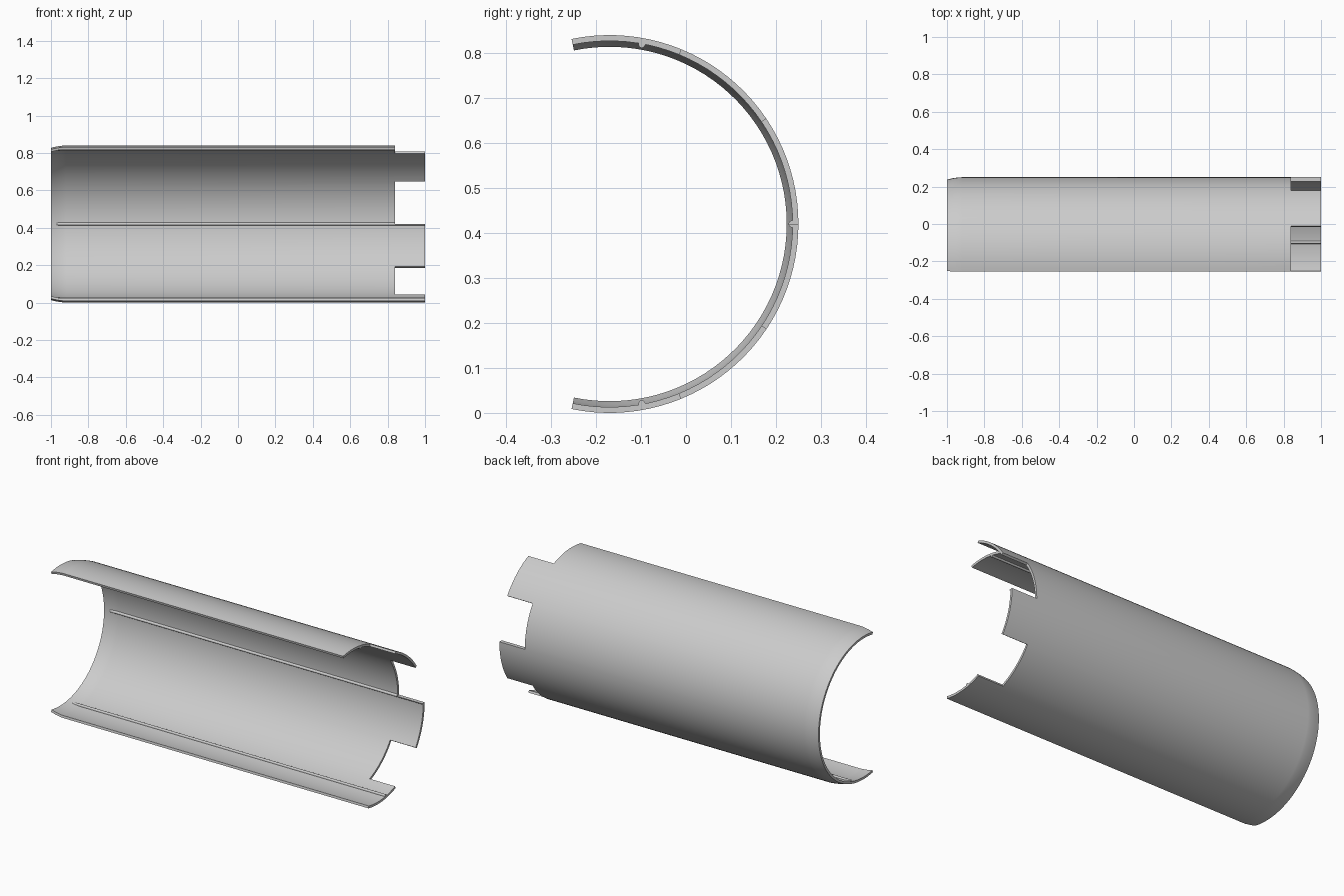
import bpy, bmesh
from math import radians, sin, cos, pi

cube = bpy.data.objects.get("Cube")
if cube:
    bpy.data.objects.remove(cube, do_unlink=True)

AXIS_Y, AXIS_Z = -0.17, 0.42      # tube axis
WALL = 0.013
SPAN = radians(101.6)             # half of the open arc
STEPS = 10                        # segments per tab or gap
SECTORS = 6
SHOULDER = 0.84                   # where the tabs begin

grey = bpy.data.materials.new("light grey")
grey.use_nodes = True
grey.diffuse_color = (0.6, 0.6, 0.6, 1)
grey.node_tree.nodes["Principled BSDF"].inputs["Base Color"].default_value = (0.6, 0.6, 0.6, 1)


def point(x, radius, angle):
    return (x, AXIS_Y + radius * cos(angle), AXIS_Z + radius * sin(angle))


def finish(name, bm):
    bmesh.ops.recalc_face_normals(bm, faces=bm.faces)
    mesh = bpy.data.meshes.new(name)
    bm.to_mesh(mesh)
    bm.free()
    mesh.materials.append(grey)
    obj = bpy.data.objects.new(name, mesh)
    bpy.context.collection.objects.link(obj)
    bpy.ops.object.select_all(action='DESELECT')
    obj.select_set(True)
    bpy.context.view_layer.objects.active = obj
    bpy.ops.object.shade_smooth_by_angle(angle=radians(30))
    return obj


# Shell: double-walled arc with a tapered lip and alternating end tabs
profile = [(-1, 0.407), (-0.97, 0.4145), (-0.935, 0.4195), (-0.92, 0.42),
           (SHOULDER, 0.42), (1, 0.42)]
columns, rows = len(profile) - 1, SECTORS * STEPS
bm = bmesh.new()
layers = []
for inset in (0, WALL):
    layers.append([[bm.verts.new(point(x, r - inset, -SPAN + 2 * SPAN * j / rows))
                    for j in range(rows + 1)] for x, r in profile])
outer, inner = layers


def solid(i, j):
    if not (0 <= i < columns and 0 <= j < rows):
        return False
    return i < columns - 1 or (j // STEPS) % 2 == 0


for i in range(columns):
    for j in range(rows):
        if not solid(i, j):
            continue
        corners = [(i, j), (i + 1, j), (i + 1, j + 1), (i, j + 1)]
        neighbours = [(i, j - 1), (i + 1, j), (i, j + 1), (i - 1, j)]
        for layer in layers:
            bm.faces.new([layer[a][b] for a, b in corners])
        for k, side in enumerate(neighbours):
            if not solid(*side):
                (a, b), (c, d) = corners[k], corners[(k + 1) % 4]
                bm.faces.new((outer[a][b], outer[c][d], inner[c][d], inner[a][b]))
bmesh.ops.delete(bm, geom=[v for v in bm.verts if not v.link_faces], context='VERTS')
finish("half_tube_shell", bm)


# Ribs: rounded strips along the inside wall
def rib(name, centre, end, start_turn=0, end_turn=pi):
    root, half_width, height = 0.409, 0.008, 0.009
    turns = [start_turn + (end_turn - start_turn) * k / 8 for k in range(9)]
    section = [(centre + half_width * cos(t) / root, root - 0.002 - height * sin(t)) for t in turns]
    section += [(centre + half_width * cos(t) / root, root) for t in (end_turn, start_turn)]
    bm = bmesh.new()
    ends = [[bm.verts.new(point(x, r, a)) for a, r in section] for x in (-0.97, end)]
    count = len(section)
    for k in range(count):
        n = (k + 1) % count
        bm.faces.new((ends[0][k], ends[0][n], ends[1][n], ends[1][k]))
    for loop in ends:
        bm.faces.new(loop)
    finish(name, bm)


rib("upper_rib", radians(79.8), SHOULDER)
rib("lower_rib", radians(-79.8), 1)
rib("middle_rib_top_half", 0, SHOULDER, 0, pi / 2)
rib("middle_rib_bottom_half", 0, 1, pi / 2, pi)
